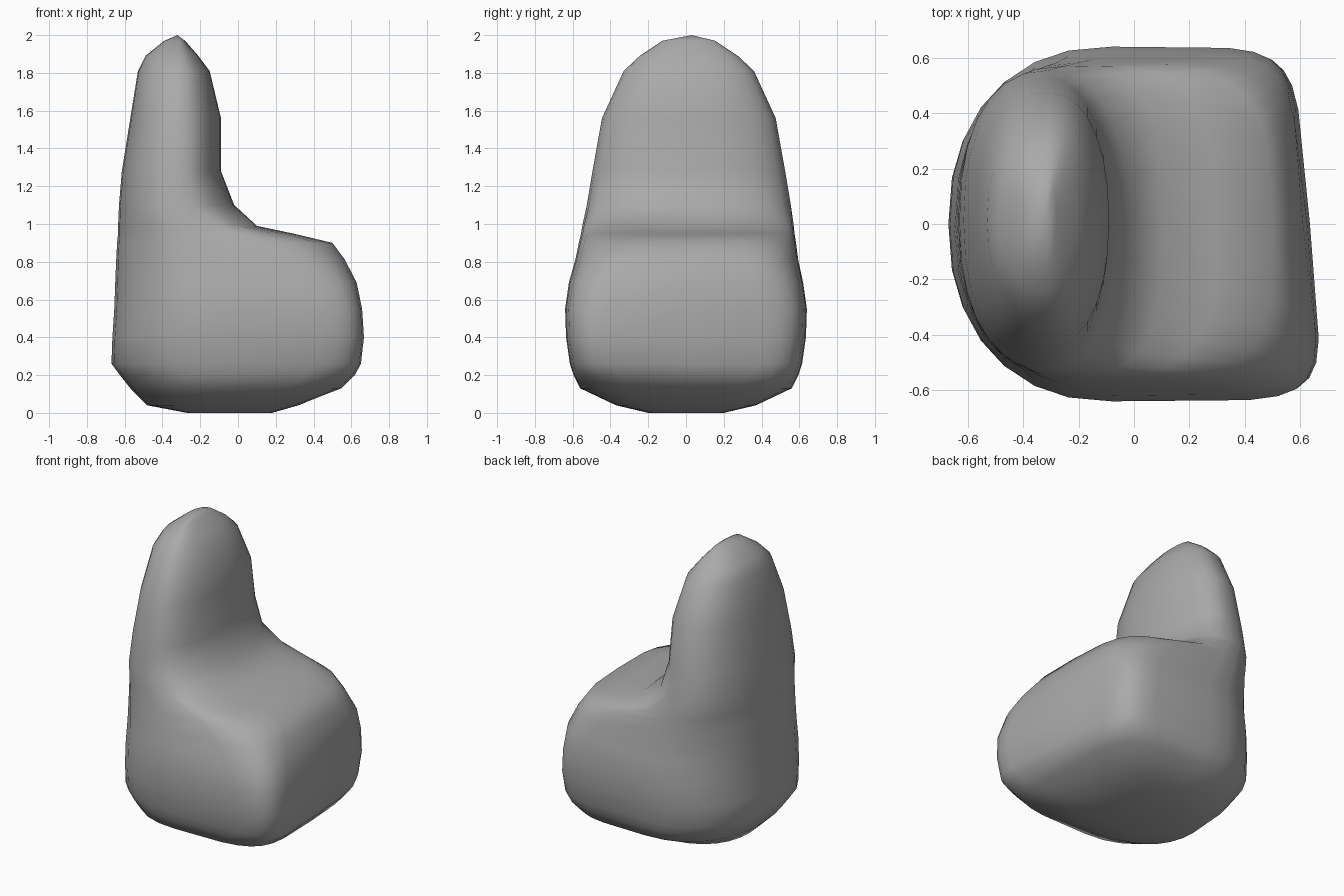
import bpy, bmesh, math

if "Cube" in bpy.data.objects:
    bpy.data.objects.remove(bpy.data.objects["Cube"])

SEGMENTS = 28


def ramp(z, z0, z1, a, b):
    t = min(max((z - z0) / (z1 - z0), 0), 1)
    return a + (b - a) * t


def power(v, n):
    return math.copysign(abs(v) ** (2 / n), v)


def section(z, left, right, half_depth):
    """Horizontal slice: rounded on the left (back), squarer on the right (seat)."""
    # the slice is squarest through the seat and oval through the backrest
    square = ramp(z, 0, 0.26, 2.5, 7) - ramp(z, 0.55, 1.1, 0, 4.8)
    skew = max(0, 0.02 * (square - 2.5))
    mid = ramp(z, 0.69, 1.1, -0.08, -0.31)
    shift = ramp(z, 0.7, 1.1, 0, 0.015)
    pts = []
    for i in range(SEGMENTS):
        a = 2 * math.pi * i / SEGMENTS
        c, s = math.cos(a), math.sin(a)
        n = square if c > 0 else 2.3
        y = half_depth * power(s, n)
        reach = right - mid - skew * y if c > 0 else mid - left
        pts.append((mid + reach * power(c, n), y + shift, z))
    return pts


# Silhouette profile: height, left edge, right edge, half depth
profile = [
    (0.00, -0.27, 0.18, 0.20),
    (0.04, -0.48, 0.32, 0.37),
    (0.13, -0.57, 0.54, 0.56),
    (0.20, -0.625, 0.60, 0.595),
    (0.26, -0.67, 0.62, 0.615),
    (0.40, -0.665, 0.635, 0.635),
    (0.55, -0.655, 0.625, 0.64),
    (0.69, -0.65, 0.61, 0.62),
    (0.81, -0.645, 0.56, 0.59),
    (0.90, -0.64, 0.50, 0.575),
    (0.95, -0.635, 0.29, 0.565),
    (0.99, -0.635, 0.10, 0.56),
    (1.10, -0.63, -0.02, 0.54),
    (1.28, -0.615, -0.09, 0.51),
    (1.56, -0.57, -0.09, 0.46),
    (1.81, -0.53, -0.15, 0.345),
    (1.89, -0.49, -0.21, 0.26),
    (1.97, -0.39, -0.28, 0.14),
]

# Seat and backrest lofted as one continuous upholstered body
bm = bmesh.new()
rings = [[bm.verts.new(p) for p in section(*row)] for row in profile]
tip = bm.verts.new((-0.32, 0.03, 2.0))
for i in range(SEGMENTS):
    j = (i + 1) % SEGMENTS
    for lo, hi in zip(rings, rings[1:]):
        bm.faces.new((lo[i], lo[j], hi[j], hi[i]))
    bm.faces.new((rings[-1][i], rings[-1][j], tip))
bm.faces.new(list(reversed(rings[0])))
bmesh.ops.recalc_face_normals(bm, faces=bm.faces)
for f in bm.faces:
    f.smooth = True

mesh = bpy.data.meshes.new("armchair_body")
bm.to_mesh(mesh)
bm.free()
body = bpy.data.objects.new("armchair_body", mesh)
bpy.context.collection.objects.link(body)

# Dark grey upholstery
fabric = bpy.data.materials.new("dark_grey_fabric")
fabric.diffuse_color = (0.4, 0.4, 0.4, 1)
fabric.use_nodes = True
fabric.node_tree.nodes["Principled BSDF"].inputs["Base Color"].default_value = fabric.diffuse_color
mesh.materials.append(fabric)
